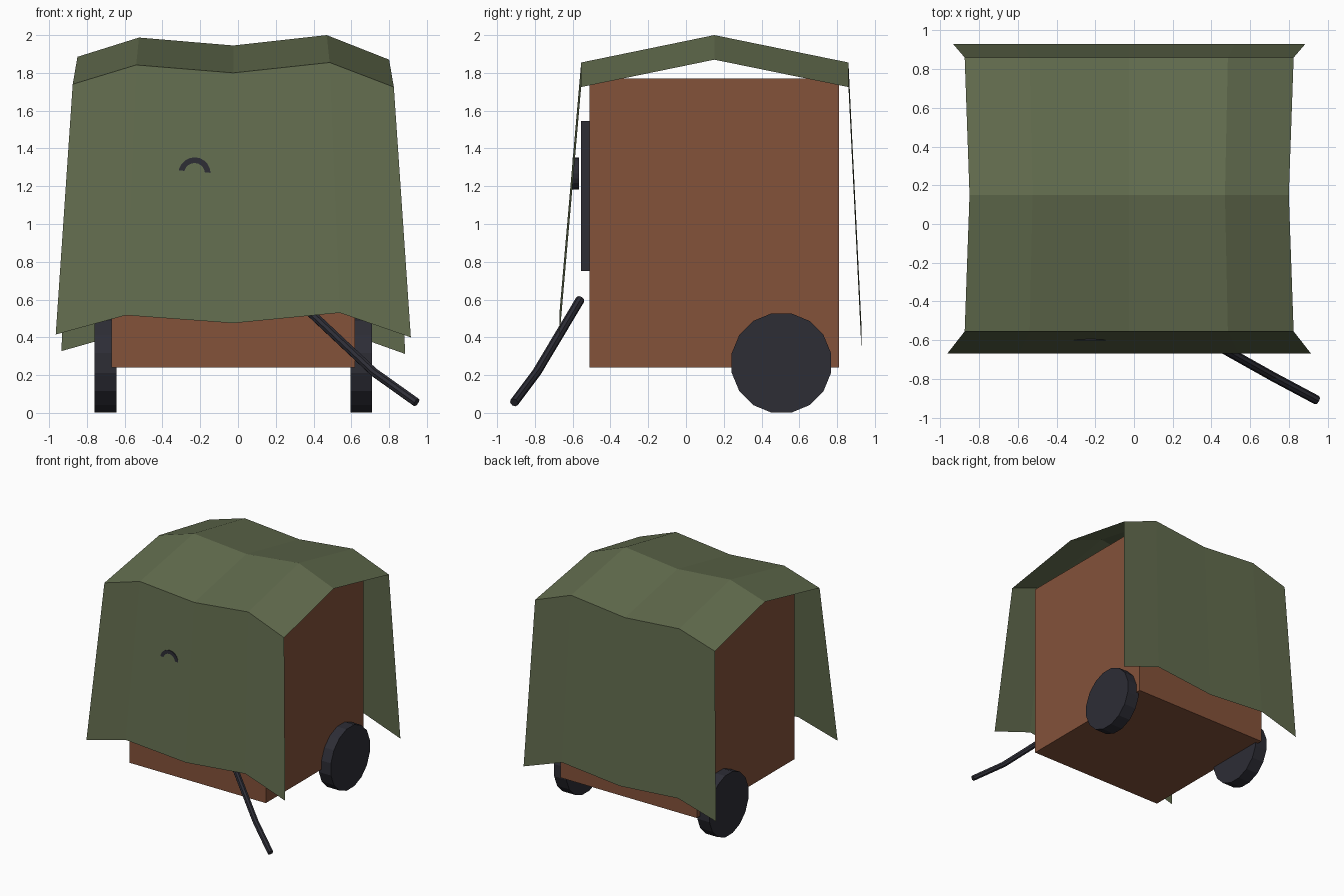
import bpy, bmesh, math
from mathutils import Vector, Matrix

cube = bpy.data.objects.get("Cube")
if cube:
    bpy.data.objects.remove(cube, do_unlink=True)


def material(name, rgb):
    m = bpy.data.materials.new(name)
    m.use_nodes = True
    m.diffuse_color = (*rgb, 1)
    bsdf = next(n for n in m.node_tree.nodes if n.type == 'BSDF_PRINCIPLED')
    bsdf.inputs["Base Color"].default_value = (*rgb, 1)
    return m


green = material("olive cloth", (0.122, 0.15, 0.076))
brown = material("brown wood", (0.231, 0.084, 0.042))
dark = material("dark iron", (0.026, 0.026, 0.036))


def finish(name, bm, mat, recalc=True):
    if recalc:
        bmesh.ops.recalc_face_normals(bm, faces=bm.faces)
    me = bpy.data.meshes.new(name)
    bm.to_mesh(me)
    bm.free()
    me.materials.append(mat)
    ob = bpy.data.objects.new(name, me)
    bpy.context.collection.objects.link(ob)
    return ob


def box(name, lo, hi, mat):
    lo, hi = Vector(lo), Vector(hi)
    bm = bmesh.new()
    bmesh.ops.create_cube(bm, size=1)
    bmesh.ops.scale(bm, vec=hi - lo, verts=bm.verts)
    bmesh.ops.translate(bm, vec=(lo + hi) / 2, verts=bm.verts)
    return finish(name, bm, mat)


MID = -0.025  # centre line of the cart

# Wooden body and the iron door on its front
box("body", (-0.67, -0.51, 0.24), (0.62, 0.81, 1.77), brown)
box("front_door", (MID - 0.31, -0.555, 0.75), (MID + 0.31, -0.51, 1.545), dark)

# Pair of wheels
for name, side in (("left_wheel", 1), ("right_wheel", -1)):
    bm = bmesh.new()
    spin = Matrix.Rotation(math.radians(90), 4, 'Y') @ Matrix.Rotation(math.pi / 16, 4, 'Z')
    place = Matrix.Translation((MID + side * 0.677, 0.505, 0.264))
    bmesh.ops.create_cone(bm, cap_ends=True, segments=16, radius1=0.268,
                          radius2=0.268, depth=0.115, matrix=place @ spin)
    finish(name, bm, dark)

# Door ring, peeking through the cloth
bm = bmesh.new()
section = [(0.055, -0.6017), (0.085, -0.6017), (0.085, -0.567), (0.055, -0.567)]
N = 20
rings = []
for i in range(N):
    a = math.tau * i / N
    rings.append([bm.verts.new((-0.23 + r * math.cos(a), y, 1.268 + r * math.sin(a)))
                  for r, y in section])
for i in range(N):
    p, q = rings[i], rings[(i + 1) % N]
    for k in range(4):
        j = (k + 1) % 4
        bm.faces.new((p[k], p[j], q[j], q[k]))
finish("door_ring", bm, dark)

# Draped cloth: each row is y, half width, height at the centre fold, edge drop
rows = [
    (-0.67, 0.94, 0.475, 0.067),
    (-0.555, 0.85, 1.80, 0.067),
    (0.15, 0.825, 1.945, 0.067),
    (0.86, 0.85, 1.80, 0.067),
    (0.93, 0.91, 0.387, 0.067),
]
# Folds across the cloth: fraction of half width, rise above the centre
folds = [(-1, -0.06), (-0.605, 0.042), (0, 0), (0.6, 0.055), (1, -0.075)]
bm = bmesh.new()
grid = [[bm.verts.new((MID + f * half, y, z + rise)) for f, rise in folds]
        for y, half, z, drop in rows]
for a, b in zip(grid, grid[1:]):
    for k in range(4):
        bm.faces.new((a[k], a[k + 1], b[k + 1], b[k]))
finish("cloth_cover", bm, green, recalc=False)

# Bent pull shaft
curve = bpy.data.curves.new("pull_shaft", 'CURVE')
curve.dimensions = '3D'
curve.bevel_depth = 0.024
curve.bevel_resolution = 2
curve.use_fill_caps = True
path = [(0.31, -0.56, 0.60), (0.72, -0.79, 0.215), (0.945, -0.91, 0.055)]
spline = curve.splines.new('POLY')
spline.points.add(len(path) - 1)
for p, co in zip(spline.points, path):
    p.co = (*co, 1)
spline.use_smooth = False
curve.materials.append(dark)
shaft = bpy.data.objects.new("pull_shaft", curve)
bpy.context.collection.objects.link(shaft)
